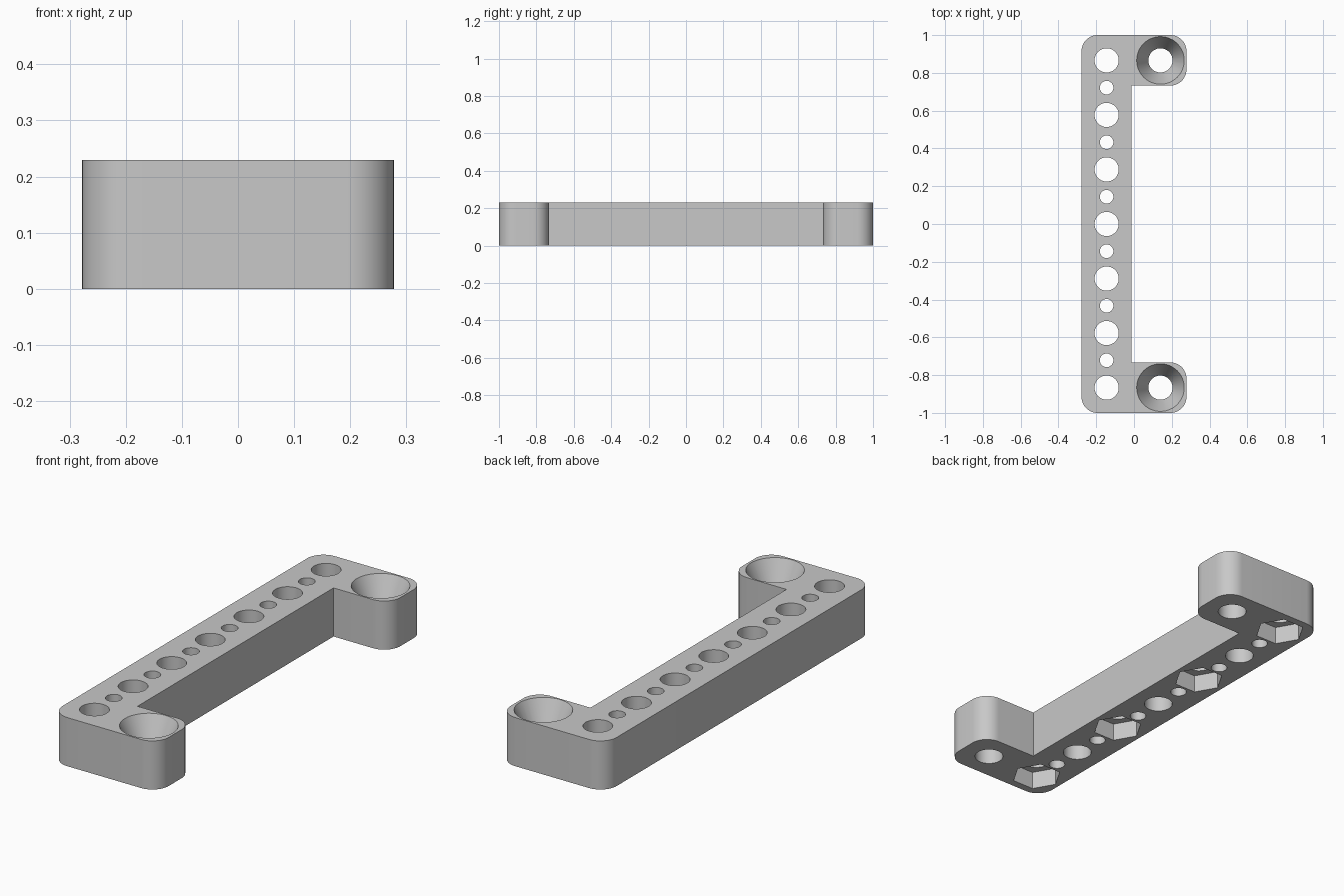
import bpy
import bmesh
from math import cos, sin, pi, radians

cube = bpy.data.objects.get("Cube")
if cube:
    bpy.data.objects.remove(cube, do_unlink=True)

HEIGHT = 0.23
PITCH = 0.2887        # spacing of the large holes
HOLE_X = 0.145
HOLE_R = 0.064
END_Y = 3 * PITCH

grey = bpy.data.materials.new("light_grey")
grey.use_nodes = True
colour = (0.58, 0.58, 0.58, 1)
grey.diffuse_color = colour
grey.node_tree.nodes["Principled BSDF"].inputs["Base Color"].default_value = colour


def rounded_profile(corners, steps=12):
    """Outline from (x, y, radius) corners, all rounded ones being right angles."""
    points = []
    for i, (x, y, r) in enumerate(corners):
        if r == 0:
            points.append((x, y))
            continue
        px, py, _ = corners[i - 1]
        nx, ny, _ = corners[(i + 1) % len(corners)]
        a = ((px > x) - (px < x), (py > y) - (py < y))
        b = ((nx > x) - (nx < x), (ny > y) - (ny < y))
        for k in range(steps + 1):
            t = k / steps * pi / 2
            u, v = r * (1 - sin(t)), r * (1 - cos(t))
            points.append((x + a[0] * u + b[0] * v, y + a[1] * u + b[1] * v))
    return points


def cutter(name, x, y, z0, z1, r0, r1, sides):
    """Prism or cone frustum between two heights, with a corner on +x."""
    bm = bmesh.new()
    rings = []
    for z, r in ((z0, r0), (z1, r1)):
        rings.append([bm.verts.new((x + r * cos(2 * pi * k / sides),
                                    y + r * sin(2 * pi * k / sides), z))
                      for k in range(sides)])
    low, high = rings
    bm.faces.new(low[::-1])
    bm.faces.new(high)
    for k in range(sides):
        j = (k + 1) % sides
        bm.faces.new((low[k], low[j], high[j], high[k]))
    mesh = bpy.data.meshes.new(name)
    bm.to_mesh(mesh)
    bm.free()
    mesh.materials.append(grey)
    obj = bpy.data.objects.new(name, mesh)
    obj.hide_render = True
    bpy.context.collection.objects.link(obj)
    return obj


# Bracket body: long bar with an arm at each end
R = 0.085
outline = rounded_profile([
    (-0.278, -1, R), (0.278, -1, R), (0.278, -0.733, R), (-0.013, -0.733, 0),
    (-0.013, 0.733, 0), (0.278, 0.733, R), (0.278, 1, R), (-0.278, 1, R)])
bm = bmesh.new()
base = bm.faces.new([bm.verts.new((x, y, 0)) for x, y in outline])
top = bmesh.ops.extrude_face_region(bm, geom=[base])["geom"]
bmesh.ops.translate(bm, vec=(0, 0, HEIGHT),
                    verts=[v for v in top if isinstance(v, bmesh.types.BMVert)])
bmesh.ops.recalc_face_normals(bm, faces=bm.faces)
mesh = bpy.data.meshes.new("bracket_body")
bm.to_mesh(mesh)
bm.free()
mesh.materials.append(grey)
body = bpy.data.objects.new("bracket_body", mesh)
bpy.context.collection.objects.link(body)

# Large and small holes alternate along the bar
cutters = []
for i in range(-6, 7):
    r = 0.036 if i % 2 else HOLE_R
    cutters.append(cutter("bar_hole", -HOLE_X, i * PITCH / 2, -0.1, HEIGHT + 0.1, r, r, 48))

# Hexagonal nut pockets under every second large hole
for i in (-3, -1, 1, 3):
    cutters.append(cutter("nut_pocket", -HOLE_X, i * PITCH, -0.05, 0.085, 0.112, 0.112, 6))

# Countersunk screw holes in the arms
DEPTH, RIM, OVER = 0.13, 0.126, 0.02
for y in (-END_Y, END_Y):
    cutters.append(cutter("screw_hole", 0.14, y, -0.1, HEIGHT + 0.1, HOLE_R, HOLE_R, 48))
    cutters.append(cutter("countersink", 0.14, y, HEIGHT - DEPTH, HEIGHT + OVER, HOLE_R,
                          RIM + (RIM - HOLE_R) * OVER / DEPTH, 48))

# Cut the holes, then drop the helpers
bpy.ops.object.select_all(action="DESELECT")
body.select_set(True)
bpy.context.view_layer.objects.active = body
for tool in cutters:
    mod = body.modifiers.new("cut", "BOOLEAN")
    mod.operation = "DIFFERENCE"
    mod.solver = "EXACT"
    mod.object = tool
    bpy.ops.object.modifier_apply(modifier=mod.name)
    bpy.data.objects.remove(tool, do_unlink=True)

bpy.ops.object.shade_smooth_by_angle(angle=radians(25))
